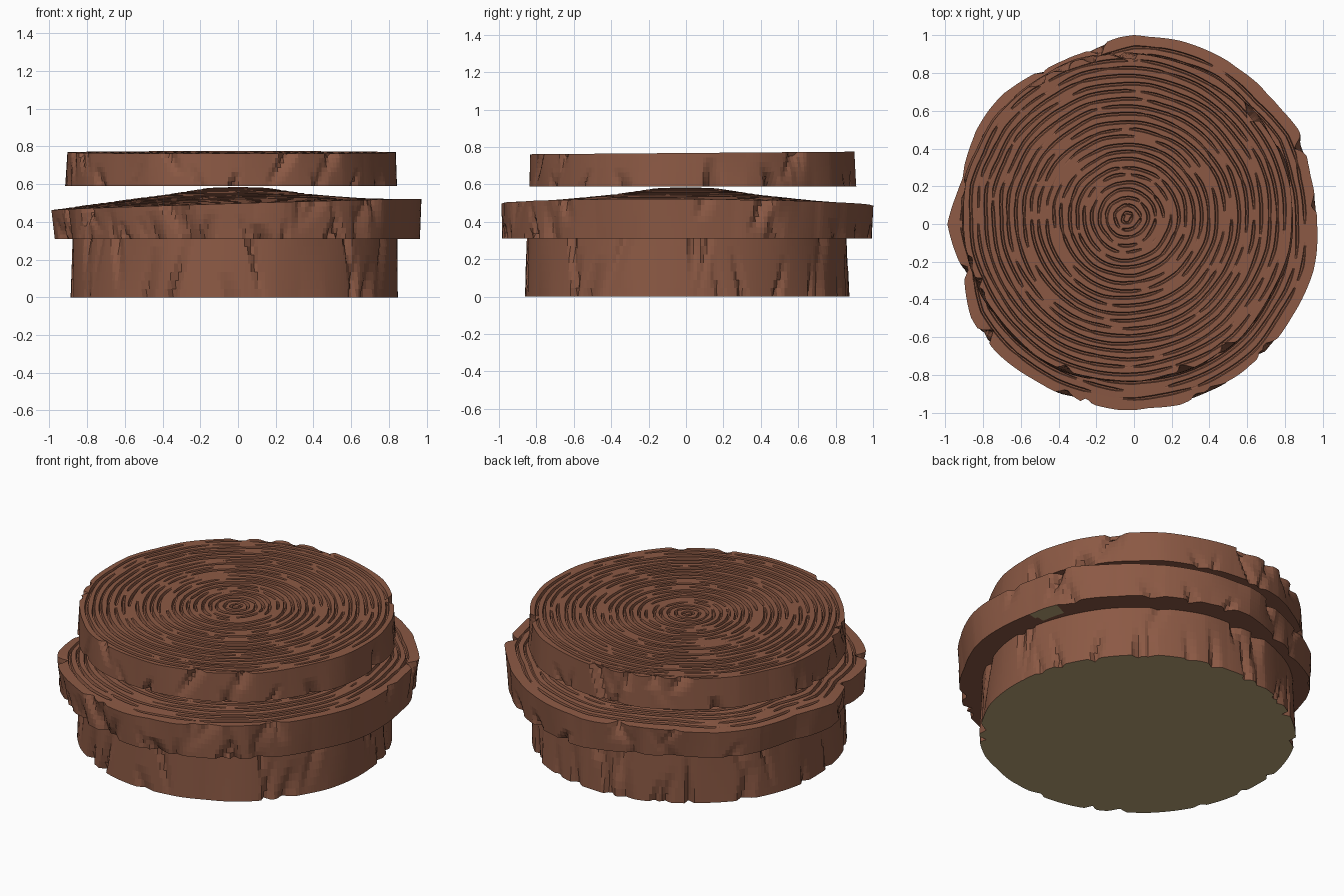
import bpy
import math
import random

if "Cube" in bpy.data.objects:
    bpy.data.objects.remove(bpy.data.objects["Cube"], do_unlink=True)

rng = random.Random(4)
COLS = 300          # columns around each slab
TAU = math.tau


def make_material(name, colour):
    mat = bpy.data.materials.new(name)
    mat.use_nodes = True
    mat.diffuse_color = colour
    mat.node_tree.nodes["Principled BSDF"].inputs["Base Color"].default_value = colour
    return mat


bark = make_material("brown bark", (0.26, 0.1, 0.058, 1))
cut_wood = make_material("pale cut wood", (0.5, 0.38, 0.19, 1))


def loop_lerp(values, turn):
    """Linear lookup in a closed list, turn from 0 to 1."""
    f = (turn % 1) * len(values)
    i = int(f)
    a, b = values[i % len(values)], values[(i + 1) % len(values)]
    return a + (b - a) * (f - i)


def line_lerp(points, x):
    for (x0, y0), (x1, y1) in zip(points, points[1:]):
        if x <= x1:
            return y0 + (y1 - y0) * (x - x0) / (x1 - x0)
    return points[-1][1]


def noise_loop(count, size):
    return [rng.uniform(-size, size) for _ in range(count)]


def bark_side(crack_count, facet):
    """Radius offset of flaky bark: flat facets and tapering cracks."""
    low, high = noise_loop(38, facet), noise_loop(38, facet)
    cracks = [(rng.random(), rng.uniform(.003, .007), rng.uniform(.015, .045),
               rng.uniform(-.02, .02), rng.choice((0, 1)), rng.uniform(.4, 1.1))
              for _ in range(crack_count)]

    def offset(turn, h):
        r = loop_lerp(low, turn) * (1 - h) + loop_lerp(high, turn) * h
        for centre, width, depth, slant, end, reach in cracks:
            d = (turn - centre - slant * h + .5) % 1 - .5
            taper = max(0, 1 - abs(h - end) / reach)
            if -width < d < 2 * width and taper:
                # steep on one side, gentle on the other
                r -= depth * taper * (1 + d / width if d < 0 else 1 - d / (2 * width))
        return r
    return offset


def build_slab(name, centre, outline, bottom, top, side, rings=0, flare=0,
               pale=lambda spot: False):
    cx, cy = centre
    rows = []

    def add_row(point):
        rows.append([point(i / COLS) for i in range(COLS)])

    def place(t, r):
        return cx + r * math.cos(t * TAU), cy + r * math.sin(t * TAU)

    # underside
    for share in (.8, .85, .9, .95):
        add_row(lambda t: (*place(t, outline(t) * share), bottom))

    # bark wall
    for k in range(8):
        h = k / 7

        def wall(t):
            x, y = place(t, outline(t) + side(t, h) + flare * h)
            return x, y, bottom + (top(x, y, 1) - bottom) * h
        add_row(wall)

    # growth rings: wavering grooves that fade in and out
    for k in range(rings, 0, -1):
        wave = noise_loop(9 + k, .005)
        fade = noise_loop(8 + 2 * k, 1)
        share = (k - .35) / rings * .965
        for shift, depth in ((.009, 0), (.004, 1), (-.004, 1), (-.009, 0)):
            def groove(t):
                strength = min(1, max(0, 1.7 * (loop_lerp(fade, t) + .75)))
                r = outline(t) * share + loop_lerp(wave, t)
                r = max(.01, r + shift * (.5 + .5 * strength))
                x, y = place(t, r)
                return x, y, top(x, y, r / outline(t)) - .02 * depth * strength
            add_row(groove)

    verts = [v for row in rows for v in row]
    low_hub, high_hub = len(verts), len(verts) + 1
    verts += [(cx, cy, bottom), (cx, cy, top(cx, cy, 0))]
    last = (len(rows) - 1) * COLS
    faces = []
    for i in range(COLS):
        j = (i + 1) % COLS
        faces += [(low_hub, j, i), (high_hub, last + i, last + j)]
        for a in range(0, last, COLS):
            b = a + COLS
            faces.append((a + i, a + j, b + j, b + i))

    mesh = bpy.data.meshes.new(name)
    mesh.from_pydata(verts, [], faces)
    mesh.update()
    mesh.materials.append(bark)
    mesh.materials.append(cut_wood)
    for face in mesh.polygons:
        if face.normal.z < -.9 and pale(face.center):
            face.material_index = 1
    bpy.context.collection.objects.link(bpy.data.objects.new(name, mesh))


# base slab, its cut underside pale
build_slab("base_slab", (-.02, .005), lambda t: .87, 0, lambda x, y, s: .315,
           bark_side(34, .006), flare=-.01, pale=lambda spot: True)

# wide middle slab: ragged outline, domed top that is higher on the left
ragged = (.97, .97, 1, .98, 1, 1, 1, .95, .94, .98, .98, .94,
          .98, .94, .99, .99, .98, .98, .99, .98, .98, .98, .97, .98)
dome = ((0, .585), (.16, .58), (.4, .545), (.7, .515), (1, .492))
build_slab("middle_slab", (0, 0), lambda t: loop_lerp(ragged, t) - .012, .31,
           lambda x, y, s: line_lerp(dome, s) + .03 * x * s * s - .006 * y * s,
           bark_side(42, .01), rings=22, flare=.012,
           pale=lambda spot: math.dist(spot[:2], (.89, .3)) < .09)

# flat top slab
edge = noise_loop(30, .008)
build_slab("top_slab", (-.035, .035), lambda t: .88 + loop_lerp(edge, t), .59,
           lambda x, y, s: .768 + .008 * y,
           bark_side(36, .006), rings=21, flare=-.008)
